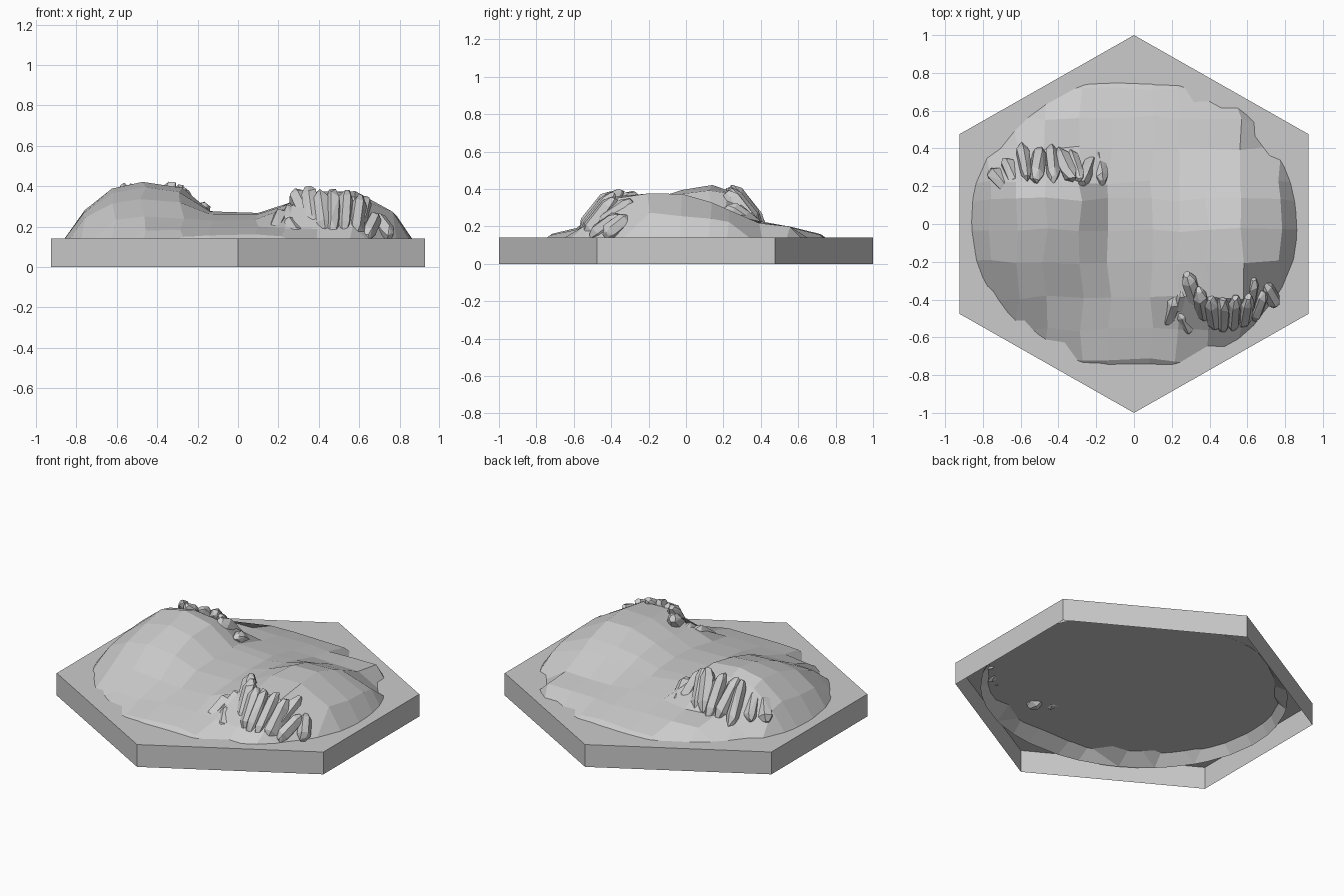
import bpy, bmesh, math, random
from mathutils import Vector

if "Cube" in bpy.data.objects:
    bpy.data.objects.remove(bpy.data.objects["Cube"])

random.seed(4)
TOP = 0.14          # top of the base plate
RX, RY = 0.86, 0.79  # footprint of the hills


def make_object(name, bm):
    bmesh.ops.recalc_face_normals(bm, faces=bm.faces)
    mesh = bpy.data.meshes.new(name)
    bm.to_mesh(mesh)
    bm.free()
    obj = bpy.data.objects.new(name, mesh)
    bpy.context.collection.objects.link(obj)
    return obj


def lerp_profile(points, t):
    if t <= points[0][0]:
        return points[0][1]
    for (a, va), (b, vb) in zip(points, points[1:]):
        if t <= b:
            return va + (vb - va) * (t - a) / (b - a)
    return points[-1][1]


# Hexagonal base plate, open underneath
bm = bmesh.new()
corners = [(0, 1), (-.925, .475), (-.925, -.475), (0, -1), (.925, -.475), (.925, .475)]
low = [bm.verts.new((x, y, 0)) for x, y in corners]
high = [bm.verts.new((x, y, TOP)) for x, y in corners]
bm.faces.new(high)
for i in range(6):
    j = (i + 1) % 6
    bm.faces.new((low[i], low[j], high[j], high[i]))
make_object("hex_base", bm)

# Two hills: weight across x, height along y (steep on the cliff side)
west_x = [(-.87, 0), (-.77, .42), (-.62, .86), (-.47, 1), (-.28, .85), (-.13, .1), (0, 0)]
west_y = [(-.72, .15), (-.55, .18), (-.38, .25), (-.2, .34), (-.03, .395),
          (.13, .425), (.22, .40), (.4, .21), (.56, .20), (.75, .15)]
east_x = [(.07, 0), (.22, .4), (.32, .8), (.42, 1), (.57, .98), (.77, .5), (.88, 0)]
east_y = [(-.75, .15), (-.56, .19), (-.39, .365), (-.2, .385), (-.03, .38),
          (.14, .33), (.24, .285), (.4, .215), (.56, .20), (.75, .15)]


def hill_height(x, y):
    rho2 = (x / RX) ** 2 + (y / RY) ** 2
    z = TOP + .12 * max(0, 1 - rho2)
    for wx, hy in ((west_x, west_y), (east_x, east_y)):
        z += max(0, lerp_profile(hy, y) - z) * lerp_profile(wx, x)
    return z


# Faceted hill surface, its rim tucked below the plate top
xs = [-.95, -.77, -.62, -.47, -.28, -.13, .09, .23, .39, .57, .77, .95]
ys = [-.9, -.72, -.56, -.39, -.2, -.03, .13, .22, .4, .56, .72, .9]
bm = bmesh.new()
grid, inside = [], set()
for x0 in xs:
    col = []
    for y0 in ys:
        x, y = x0 + random.uniform(-.015, .015), y0 + random.uniform(-.012, .012)
        rho = math.hypot(x / RX, y / RY)
        if rho < 1:
            v = bm.verts.new((x, y, hill_height(x, y)))
            inside.add(v)
        else:
            v = bm.verts.new((x / rho * 1.05, y / rho * 1.05, .08))
        col.append(v)
    grid.append(col)
for i in range(len(xs) - 1):
    for j in range(len(ys) - 1):
        quad = (grid[i][j], grid[i + 1][j], grid[i + 1][j + 1], grid[i][j + 1])
        if any(v in inside for v in quad):
            bm.faces.new(quad)
bmesh.ops.delete(bm, geom=[v for v in bm.verts if not v.link_faces], context='VERTS')
make_object("hills", bm)


def add_rock(bm, centre, heading, pitch, length, width):
    """Chipped six-sided slab, its top end pointing along heading and pitch."""
    a, p = math.radians(heading), math.radians(pitch)
    axis = Vector((math.cos(a) * math.cos(p), math.sin(a) * math.cos(p), math.sin(p)))
    side = Vector((-math.sin(a), math.cos(a), 0))
    out = axis.cross(side)
    verts = []
    for t, r in ((-.5, .5), (-.3, 1), (.32, .95), (.5, .45)):
        for k in range(6):
            ang = k * math.pi / 3 + .3
            rr = r * width / 2 * random.uniform(.85, 1.12)
            verts.append(bm.verts.new(
                Vector(centre) + axis * length * (t + random.uniform(-.05, .05))
                + side * rr * math.cos(ang) + out * rr * 1.2 * math.sin(ang)))
    hull = bmesh.ops.convex_hull(bm, input=verts)
    junk = {e for e in hull["geom_interior"] + hull["geom_unused"]
            if isinstance(e, bmesh.types.BMVert) and e.is_valid}
    bmesh.ops.delete(bm, geom=list(junk), context='VERTS')


# Rock rows on the two cliffs: x, y, z, heading, length
west = [(-.71, .23, .25, -50, .17), (-.65, .27, .27, -65, .19), (-.58, .33, .29, -80, .27),
        (-.51, .31, .30, -100, .25), (-.43, .32, .30, -85, .27), (-.36, .31, .31, -65, .25),
        (-.31, .31, .30, -70, .24), (-.25, .28, .29, -110, .23), (-.18, .30, .25, -80, .20)]
east = [(.20, -.46, .21, 70, .20), (.25, -.40, .24, 75, .15), (.31, -.35, .31, 110, .22),
        (.27, -.52, .18, 115, .16), (.36, -.43, .29, 100, .26), (.42, -.47, .27, 100, .25),
        (.47, -.48, .27, 90, .26), (.53, -.47, .27, 85, .26), (.59, -.46, .25, 80, .24),
        (.62, -.38, .27, 80, .22), (.66, -.43, .20, 70, .19), (.72, -.37, .20, 120, .17)]
for name, rows in (("west_cliff_rocks", west), ("east_cliff_rocks", east)):
    bm = bmesh.new()
    for x, y, z, heading, length in rows:
        pitch = 52 if length > .22 else 35
        add_rock(bm, (x, y, z), heading, pitch, length, random.uniform(.07, .09))
    make_object(name, bm)
